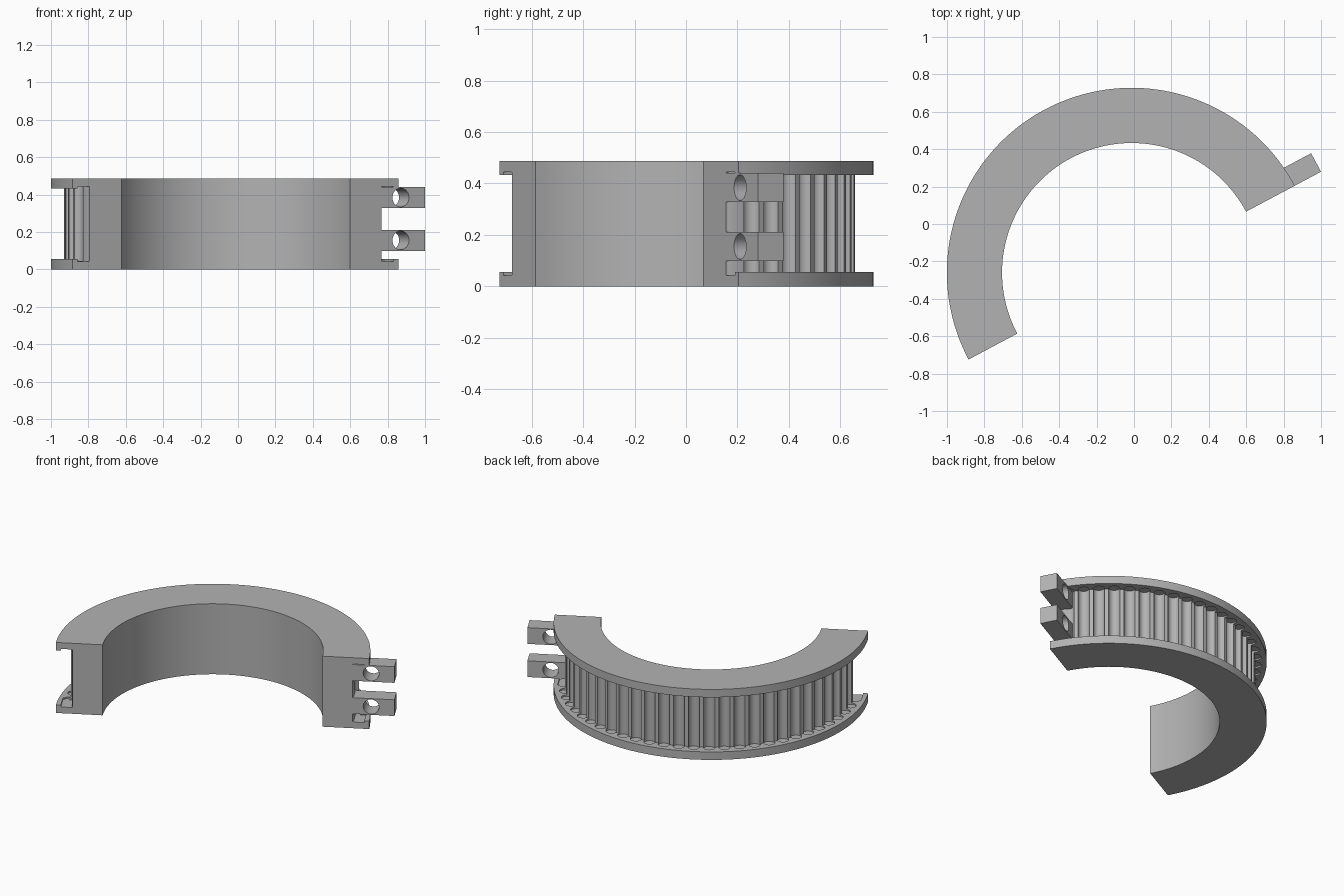
import bpy, bmesh, math
from mathutils import Matrix, Vector

cube = bpy.data.objects.get("Cube")
if cube:
    bpy.data.objects.remove(cube, do_unlink=True)

HEIGHT, FLANGE = 0.487, 0.055
R_IN, R_BELT, R_OUT = 0.693, 0.917, 0.988
# The half ring is built over angles 0 to 180 degrees, then turned into place
PLACE = Matrix.Translation((-0.0125, -0.26, 0)) @ Matrix.Rotation(math.radians(28.05), 4, "Z")

grey = bpy.data.materials.new("plain grey")
grey.use_nodes = True
grey.diffuse_color = (0.45, 0.45, 0.45, 1)
grey.node_tree.nodes["Principled BSDF"].inputs["Base Color"].default_value = grey.diffuse_color


def add_object(name, bm, helper=False):
    bmesh.ops.recalc_face_normals(bm, faces=bm.faces)
    mesh = bpy.data.meshes.new(name)
    bm.to_mesh(mesh)
    bm.free()
    mesh.materials.append(grey)
    ob = bpy.data.objects.new(name, mesh)
    ob.matrix_world = PLACE
    ob.hide_render = helper
    bpy.context.collection.objects.link(ob)
    return ob


def add_box(bm, low, high):
    low, high = Vector(low), Vector(high)
    m = Matrix.Translation((low + high) / 2) @ Matrix.Diagonal((*(high - low), 1))
    bmesh.ops.create_cube(bm, size=1, matrix=m)


def add_cylinder(bm, radius, depth, matrix, sides=24):
    bmesh.ops.create_cone(bm, cap_ends=True, segments=sides, radius1=radius,
                          radius2=radius, depth=depth, matrix=matrix)


def select_only(ob):
    bpy.ops.object.select_all(action="DESELECT")
    ob.select_set(True)
    bpy.context.view_layer.objects.active = ob


def cut(ob, cutter):
    select_only(ob)
    mod = ob.modifiers.new("cut", "BOOLEAN")
    mod.operation, mod.solver, mod.object = "DIFFERENCE", "EXACT", cutter
    bpy.ops.object.modifier_apply(modifier=mod.name)
    bpy.data.objects.remove(cutter, do_unlink=True)


def smooth(ob):
    select_only(ob)
    bpy.ops.object.shade_smooth_by_angle(angle=math.radians(30))


# Half ring with a flange above and below the belt track
profile = [(R_IN, 0), (R_OUT, 0), (R_OUT, FLANGE), (R_BELT, FLANGE),
           (R_BELT, HEIGHT - FLANGE), (R_OUT, HEIGHT - FLANGE), (R_OUT, HEIGHT), (R_IN, HEIGHT)]
bm = bmesh.new()
STEPS = 90
rings = []
for i in range(STEPS + 1):
    a = math.pi * i / STEPS
    rings.append([bm.verts.new((r * math.cos(a), r * math.sin(a), z)) for r, z in profile])
for a, b in zip(rings, rings[1:]):
    for j in range(len(profile)):
        k = (j + 1) % len(profile)
        bm.faces.new((a[j], a[k], b[k], b[j]))
bm.faces.new(rings[0])
bm.faces.new(rings[-1])
ring = add_object("pulley_half_ring", bm)

# Round belt grooves, reaching slightly into the flanges
bm = bmesh.new()
TEETH = 30
for i in range(TEETH + 1):
    turn = Matrix.Rotation(math.pi * i / TEETH + 0.001, 4, "Z")
    add_cylinder(bm, 0.036, HEIGHT - 0.09,
                 turn @ Matrix.Translation((0.92, 0, HEIGHT / 2)), 20)
cut(ring, add_object("groove_cutter", bm, True))

# Pockets at both ends for the clamping lugs
for side in (1, -1):
    bm = bmesh.new()
    xs = sorted((side * 0.888, side * 0.957))
    add_box(bm, (xs[0], -0.05, 0.043), (xs[1], 0.112, HEIGHT - 0.043))
    cut(ring, add_object("pocket_cutter", bm, True))
smooth(ring)

# Two drilled clamping lugs on one end
for name, z in (("lower_lug", 0.155), ("upper_lug", 0.384)):
    bm = bmesh.new()
    add_box(bm, (0.87, 0, z - 0.056), (1.147, 0.112, z + 0.056))
    lug = add_object(name, bm)
    bm = bmesh.new()
    add_cylinder(bm, 0.05, 0.4, Matrix.Translation((1.0, 0.05, z)) @ Matrix.Rotation(math.pi / 2, 4, "X"), 32)
    cut(lug, add_object("hole_cutter", bm, True))
    smooth(lug)
